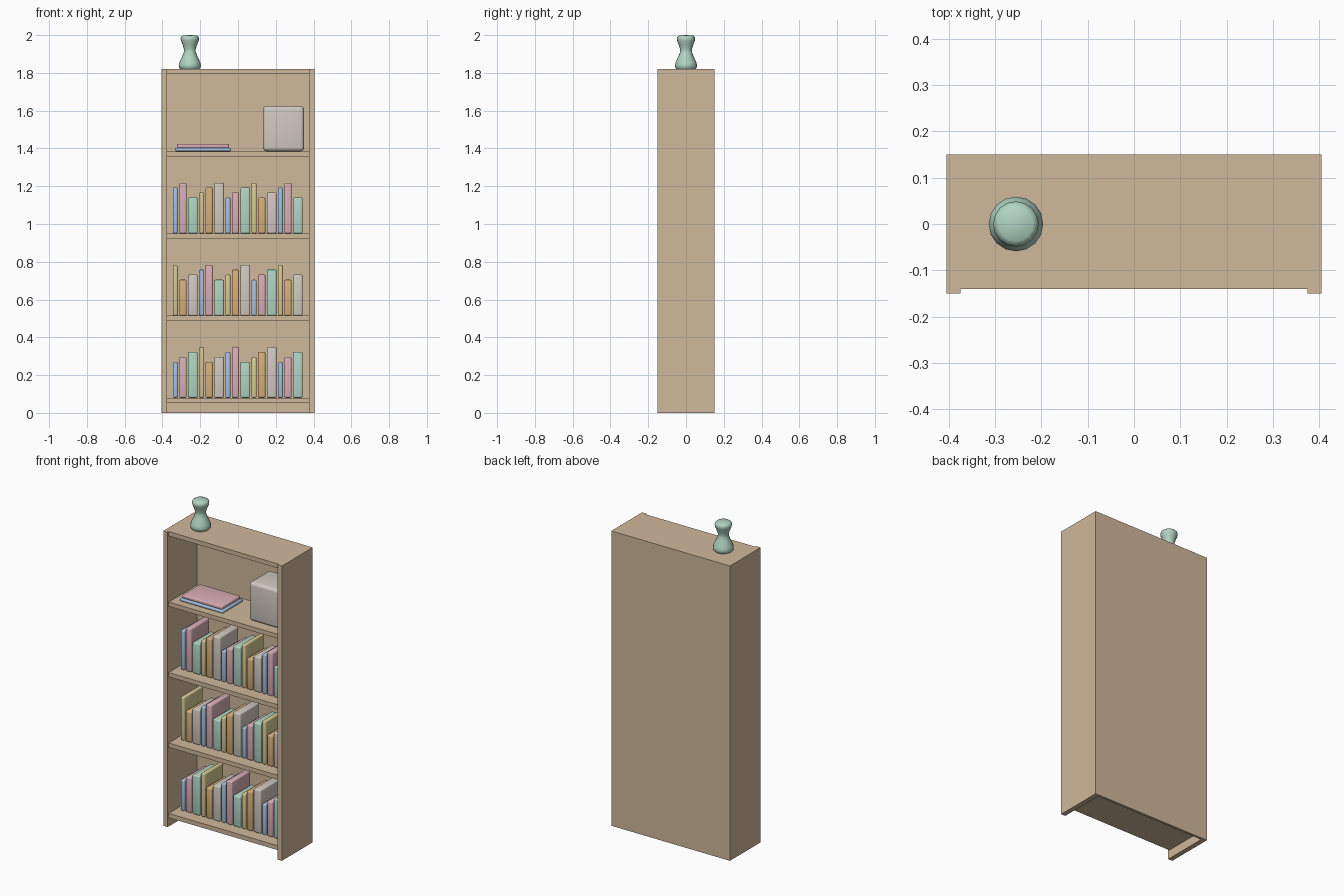
import bpy
import bmesh
import math

if "Cube" in bpy.data.objects:
    bpy.data.objects.remove(bpy.data.objects["Cube"], do_unlink=True)


def material(name, rgb):
    mat = bpy.data.materials.new(name)
    mat.use_nodes = True
    mat.diffuse_color = (*rgb, 1)
    mat.node_tree.nodes["Principled BSDF"].inputs["Base Color"].default_value = (*rgb, 1)
    return mat


WOOD = material("tan wood", (0.63, 0.48, 0.33))
BLUE = material("pale blue", (0.38, 0.54, 0.74))
PINK = material("dusty pink", (0.69, 0.43, 0.47))
GREEN = material("mint green", (0.44, 0.66, 0.55))
YELLOW = material("soft yellow", (0.68, 0.59, 0.30))
ORANGE = material("soft orange", (0.68, 0.43, 0.20))
GREY = material("warm grey", (0.64, 0.59, 0.53))
COVERS = [BLUE, PINK, GREEN, YELLOW, ORANGE, GREY]


def finish(name, bm, mat):
    """Turn a bmesh into a smooth shaded object that keeps its sharp edges."""
    mesh = bpy.data.meshes.new(name)
    bmesh.ops.recalc_face_normals(bm, faces=bm.faces)
    bm.to_mesh(mesh)
    bm.free()
    mesh.materials.append(mat)
    for poly in mesh.polygons:
        poly.use_smooth = True
    mesh.set_sharp_from_angle(angle=math.radians(40))
    obj = bpy.data.objects.new(name, mesh)
    bpy.context.collection.objects.link(obj)
    return obj


def box(name, xs, ys, zs, mat, radius=0, segments=3):
    """Box between coordinate pairs, with optional rounded edges."""
    bm = bmesh.new()
    bmesh.ops.create_cube(bm, size=1)
    for v in bm.verts:
        v.co = [pair[0] if c < 0 else pair[1] for c, pair in zip(v.co, (xs, ys, zs))]
    if radius:
        bmesh.ops.bevel(bm, geom=bm.edges[:], offset=radius, segments=segments,
                        profile=0.5, affect='EDGES')
    return finish(name, bm, mat)


# Case: sides, back, and boards set slightly behind the side fronts
HALF_W, HALF_D, HEIGHT = 0.405, 0.15, 1.82
SIDE, BOARD, BACK = 0.03, 0.027, 0.015
INNER = HALF_W - SIDE
SHELF_TOPS = [0.08 + 0.435 * i for i in range(5)]

box("right_side", (-HALF_W, -INNER), (-HALF_D, HALF_D), (0, HEIGHT), WOOD)
box("left_side", (INNER, HALF_W), (-HALF_D, HALF_D), (0, HEIGHT), WOOD)
box("back_panel", (-INNER, INNER), (HALF_D - BACK, HALF_D), (0, HEIGHT), WOOD)
for i, top in enumerate(SHELF_TOPS):
    name = "top_board" if i == 4 else f"shelf_{i + 1}"
    box(name, (-INNER, INNER), (-0.14, HALF_D - BACK), (top - BOARD, top), WOOD)

# Rows of books with cycling widths, heights and covers
WIDTHS = [0.027, 0.039, 0.051]
HEIGHTS = [0.19, 0.217, 0.243, 0.268]
ROW_STARTS = [(0, 0), (3, 3), (0, 2)]      # first cover, first height
for row, (cover, tall) in enumerate(ROW_STARTS):
    x, base = -0.345, SHELF_TOPS[row]
    for i in range(15):
        width = WIDTHS[i % 3]
        box(f"book_{row + 1}_{i + 1}", (x, x + width), (-0.07, 0.113),
            (base, base + HEIGHTS[(tall + i) % 4]), COVERS[(cover + i) % 6], 0.008)
        x += width + 0.0073

# Flat books and storage box on the upper shelf
UPPER = SHELF_TOPS[3]
box("flat_book_lower", (-0.333, -0.037), (-0.095, 0.1), (UPPER, UPPER + 0.017), BLUE, 0.006)
box("flat_book_upper", (-0.323, -0.048), (-0.086, 0.092),
    (UPPER + 0.017, UPPER + 0.038), PINK, 0.006)
box("storage_box", (0.132, 0.35), (-0.085, 0.115), (UPPER, UPPER + 0.24), GREY, 0.02, 4)

# Vase: turned profile of radius and height
PROFILE = [(0, 0), (0.05, 0), (0.057, 0.008), (0.059, 0.02), (0.055, 0.036),
           (0.04, 0.068), (0.031, 0.092), (0.031, 0.105), (0.038, 0.128),
           (0.047, 0.15), (0.049, 0.161), (0.046, 0.171), (0.037, 0.178), (0, 0.18)]
bm = bmesh.new()
verts = [bm.verts.new((r, 0, z)) for r, z in PROFILE]
edges = [bm.edges.new(pair) for pair in zip(verts, verts[1:])]
bmesh.ops.spin(bm, geom=verts + edges, cent=(0, 0, 0), axis=(0, 0, 1),
               angle=math.tau, steps=16, use_merge=True)
bmesh.ops.remove_doubles(bm, verts=bm.verts, dist=0.0005)
vase = finish("vase", bm, GREEN)
vase.location = (-0.255, 0, HEIGHT)
